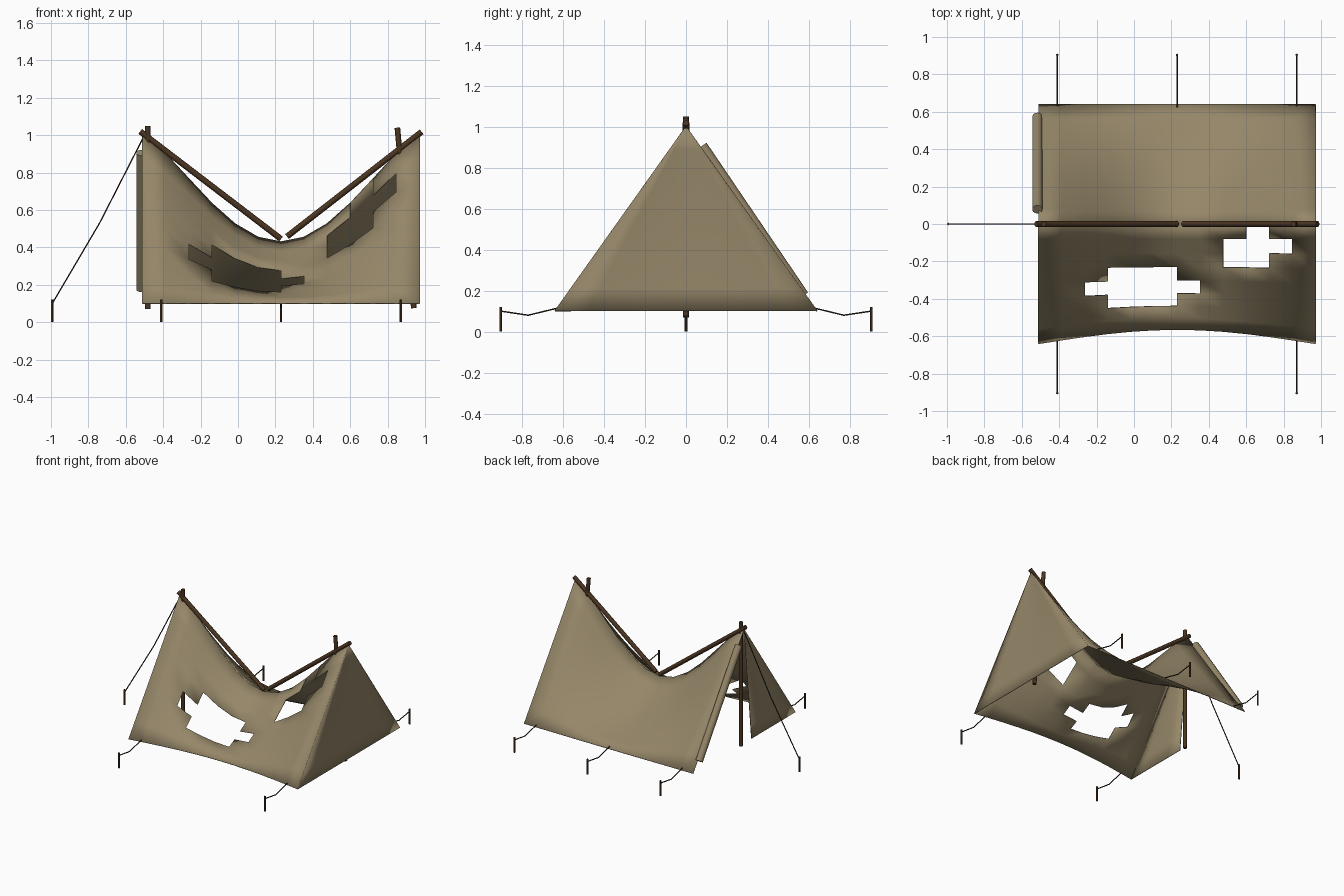
import bpy, bmesh, math
from mathutils import Vector

if "Cube" in bpy.data.objects:
    bpy.data.objects.remove(bpy.data.objects["Cube"])

X0, X1, BASE, TOP, HALF = -0.51, 0.97, 0.10, 1.0, 0.64
COLS, ROWS = 12, 8


def material(name, rgb):
    m = bpy.data.materials.new(name)
    m.diffuse_color = (*rgb, 1)
    m.use_nodes = True
    m.node_tree.nodes["Principled BSDF"].inputs["Base Color"].default_value = m.diffuse_color
    return m


CANVAS = material("canvas", (0.30, 0.24, 0.14))
WOOD = material("wood", (0.07, 0.035, 0.015))
ROPE = material("rope", (0.035, 0.025, 0.015))


def finish(obj, mat, angle=40):
    obj.data.materials.append(mat)
    bpy.ops.object.select_all(action='DESELECT')
    obj.select_set(True)
    bpy.context.view_layer.objects.active = obj
    bpy.ops.object.shade_smooth_by_angle(angle=math.radians(angle))


def sheet(name, point, cols, rows, holes=()):
    """Thin cloth from point(u, v), leaving out the cells listed in holes."""
    bm = bmesh.new()
    grid = [[bm.verts.new(point(i / cols, j / rows)) for j in range(rows + 1)]
            for i in range(cols + 1)]
    for i in range(cols):
        for j in range(rows):
            if (i, j) not in holes:
                bm.faces.new((grid[i][j], grid[i][j + 1], grid[i + 1][j + 1], grid[i + 1][j]))
    bmesh.ops.remove_doubles(bm, verts=bm.verts, dist=1e-5)
    bmesh.ops.delete(bm, geom=[v for v in bm.verts if not v.link_faces], context='VERTS')
    bmesh.ops.recalc_face_normals(bm, faces=bm.faces)
    mesh = bpy.data.meshes.new(name)
    bm.to_mesh(mesh)
    bm.free()
    obj = bpy.data.objects.new(name, mesh)
    bpy.context.collection.objects.link(obj)
    solid = obj.modifiers.new("thickness", 'SOLIDIFY')
    solid.thickness, solid.offset = 0.005, 0
    finish(obj, CANVAS)


def rod(name, a, b, r, mat, sides=8):
    a, b = Vector(a), Vector(b)
    bpy.ops.mesh.primitive_cylinder_add(vertices=sides, radius=r, depth=(b - a).length,
                                        location=(a + b) / 2)
    obj = bpy.context.object
    obj.name = name
    obj.rotation_euler = (b - a).to_track_quat('Z', 'Y').to_euler()
    finish(obj, mat, 50)


def rope(name, points, r=0.004):
    curve = bpy.data.curves.new(name, 'CURVE')
    curve.dimensions = '3D'
    curve.bevel_depth, curve.bevel_resolution, curve.use_fill_caps = r, 1, True
    spline = curve.splines.new('POLY')
    spline.points.add(len(points) - 1)
    for p, co in zip(spline.points, points):
        p.co = (*co, 1)
    curve.materials.append(ROPE)
    bpy.context.collection.objects.link(bpy.data.objects.new(name, curve))


# sagging roof sheets
def roof(side, bow):
    def point(u, v):
        s = max(math.sin(math.pi * u), 0.0)
        ridge = TOP - 0.57 * s ** 1.3
        z = ridge + (BASE - ridge) * v - 0.033 * s * math.sin(math.pi * v)
        return (X0 + (X1 - X0) * u, side * (HALF * v - bow * s * v * v), z)
    return point


# torn holes: column -> range of missing rows
torn = {2: (4, 5), 3: (3, 6), 4: (3, 6), 5: (3, 6), 6: (4, 5),
        8: (1, 3), 9: (0, 3), 10: (1, 2)}
holes = {(c, r) for c, (a, b) in torn.items() for r in range(a, b)}
sheet("front_roof_sheet", roof(-1, 0.075), COLS, ROWS, holes)
sheet("back_roof_sheet", roof(1, 0.0), COLS, ROWS)


# closed right end, and the half flap left hanging at the open left end
def end_wall(x, y_from, y_to, bow):
    def point(u, v):
        y = (y_from + (y_to - y_from) * u) * v
        return (x + bow * math.sin(math.pi * u) * math.sin(math.pi * v), y,
                TOP + (BASE - TOP) * v)
    return point


sheet("right_end_wall", end_wall(X1, -HALF, HALF, -0.012), 8, ROWS)
sheet("left_end_flap", end_wall(X0, -HALF, -0.09, 0.018), 4, ROWS)

# rolled-up flap along the back edge of the opening
rod("rolled_flap", (-0.517, 0.078, 0.906), (-0.517, 0.573, 0.176), 0.027, CANVAS, 12)

# posts and the broken ridge pole
rod("left_post", (-0.482, 0, 0.07), (-0.482, 0, 1.05), 0.015, WOOD)
rod("right_post", (0.94, 0, 0.075), (0.852, 0, 1.04), 0.015, WOOD)
rod("ridge_pole_left", (-0.523, 0, 1.02), (0.23, 0, 0.445), 0.016, WOOD)
rod("ridge_pole_right", (0.262, 0, 0.458), (0.982, 0, 1.018), 0.016, WOOD)

# side pegs with slack ropes; the front middle one is missing
for side, word in ((-1, "front"), (1, "back")):
    for x in (-0.41, 0.23, 0.87):
        if side < 0 and x == 0.23:
            continue
        rod(f"{word}_peg", (x, side * 0.904, 0), (x, side * 0.904, 0.12), 0.007, WOOD, 6)
        rope(f"{word}_rope", [(x, side * y, z) for y, z in
                              ((0.625, 0.115), (0.77, 0.08), (0.904, 0.10))])

# left guy line
rod("guy_peg", (-0.993, 0, 0), (-0.993, 0, 0.12), 0.007, WOOD, 6)
rope("guy_rope", [(-0.993, 0, 0.10), (-0.74, 0, 0.53), (-0.505, 0, 0.99)])
